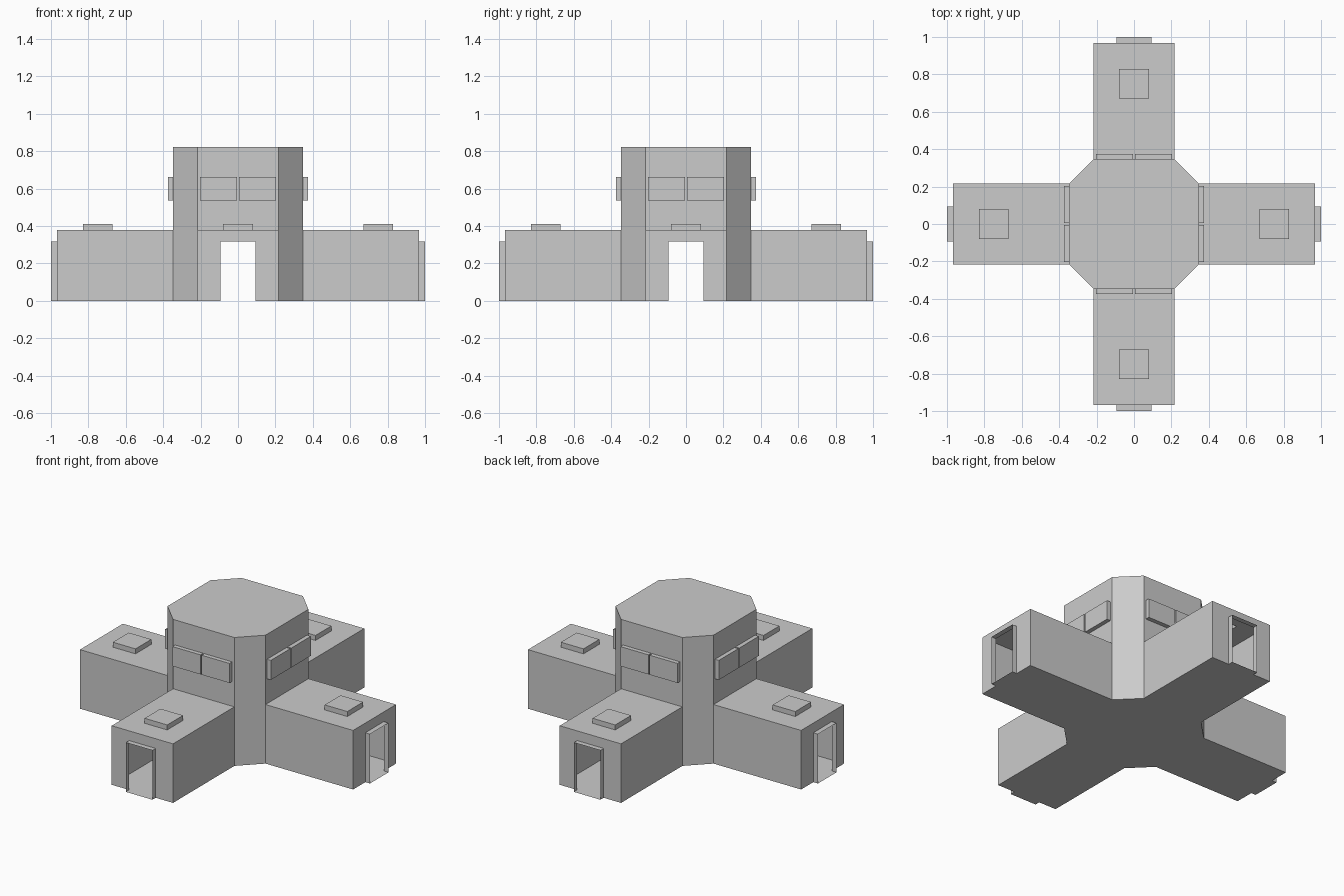
import bpy, bmesh, math
from mathutils import Vector, Matrix

if "Cube" in bpy.data.objects:
    bpy.data.objects.remove(bpy.data.objects["Cube"])

W, T, L = 0.217, 0.347, 0.967       # wing half width, tower apothem, wing end
WING_H, TOWER_H = 0.378, 0.822
DOOR_W, DOOR_H = 0.094, 0.316
WIN_X, WIN_Z = (0.005, 0.202), (0.537, 0.662)
HATCH_Y, HATCH_R = -0.75, 0.08


def face(bm, pts, out):
    """Add a face whose normal points along out."""
    f = bm.faces.new([bm.verts.new(p) for p in pts])
    f.normal_update()
    if f.normal.dot(Vector(out)) < 0:
        f.normal_flip()


def panel(bm, us, vs, place, out, holes=()):
    """Flat sheet split along us and vs, leaving out the cells in holes."""
    for i in range(len(us) - 1):
        for j in range(len(vs) - 1):
            if (i, j) not in holes:
                a, b, c, d = us[i], us[i + 1], vs[j], vs[j + 1]
                face(bm, [place(a, c), place(b, c), place(b, d), place(a, d)], out)


def box(bm, lo, hi, skip):
    """Box between two corners without the sides that face the skip directions."""
    lo, hi = Vector(lo), Vector(hi)
    mat = Matrix.Translation((lo + hi) / 2) @ Matrix.Diagonal((*(hi - lo), 1))
    verts = bmesh.ops.create_cube(bm, size=1, matrix=mat)["verts"]
    bm.normal_update()
    faces = {f for v in verts for f in v.link_faces}
    drop = [f for f in faces if any(f.normal.dot(Vector(s)) > 0.9 for s in skip)]
    bmesh.ops.delete(bm, geom=drop, context="FACES")


def finish(bm, name, sides=4):
    """Make the mesh and place it on each side of the building."""
    bmesh.ops.remove_doubles(bm, verts=bm.verts, dist=1e-5)
    mesh = bpy.data.meshes.new(name)
    bm.to_mesh(mesh)
    bm.free()
    for k, side in enumerate(["front", "right", "back", "left"][:sides]):
        ob = bpy.data.objects.new(f"{name}_{side}" if sides > 1 else name, mesh)
        ob.rotation_euler.z = k * math.pi / 2
        bpy.context.collection.objects.link(ob)


FRONT, BACK, UP, DOWN = (0, -1, 0), (0, 1, 0), (0, 0, 1), (0, 0, -1)

# Wing: side walls, end wall with doorway, roof with hatch opening
bm = bmesh.new()
box(bm, (-W, -L, 0), (W, -T, WING_H), [FRONT, BACK, UP, DOWN])
panel(bm, [-W, -DOOR_W, DOOR_W, W], [0, DOOR_H, WING_H],
      lambda u, v: (u, -L, v), FRONT, [(1, 0)])
panel(bm, [-W, -HATCH_R, HATCH_R, W], [-L, HATCH_Y - HATCH_R, HATCH_Y + HATCH_R, -T],
      lambda u, v: (u, v, WING_H), UP, [(1, 1)])
finish(bm, "wing")

# Door surround
bm = bmesh.new()
box(bm, (-DOOR_W, -1, 0), (DOOR_W, -L, DOOR_H), [FRONT, BACK, DOWN])
finish(bm, "door_surround")

# Raised roof hatch
bm = bmesh.new()
box(bm, (-HATCH_R, HATCH_Y - HATCH_R, WING_H), (HATCH_R, HATCH_Y + HATCH_R, 0.41), [DOWN])
finish(bm, "roof_hatch")

# Pair of projecting windows
bm = bmesh.new()
a, b = WIN_X
for x0, x1 in ((-b, -a), (a, b)):
    box(bm, (x0, -T - 0.027, WIN_Z[0]), (x1, -T, WIN_Z[1]), [BACK])
finish(bm, "windows")

# Tower wall above the wing, plus the adjoining corner wall
bm = bmesh.new()
panel(bm, [-W, -b, -a, a, b, W], [WING_H, *WIN_Z, TOWER_H],
      lambda u, v: (u, -T, v), FRONT, [(1, 1), (3, 1)])
face(bm, [(W, -T, 0), (T, -W, 0), (T, -W, TOWER_H), (W, -T, TOWER_H)], (1, -1, 0))
finish(bm, "tower_wall")

# Tower roof and cross-shaped floor, outlined one side at a time
outlines = [("tower_roof", TOWER_H, UP, [(-W, -T), (W, -T)]),
            ("floor", 0, DOWN, [(-W, -T), (-W, -L), (-DOOR_W, -L), (-DOOR_W, -1),
                                (DOOR_W, -1), (DOOR_W, -L), (W, -L), (W, -T)])]
for name, z, out, side in outlines:
    bm = bmesh.new()
    face(bm, [Matrix.Rotation(k * math.pi / 2, 3, "Z") @ Vector((x, y, z))
              for k in range(4) for x, y in side], out)
    finish(bm, name, 1)
